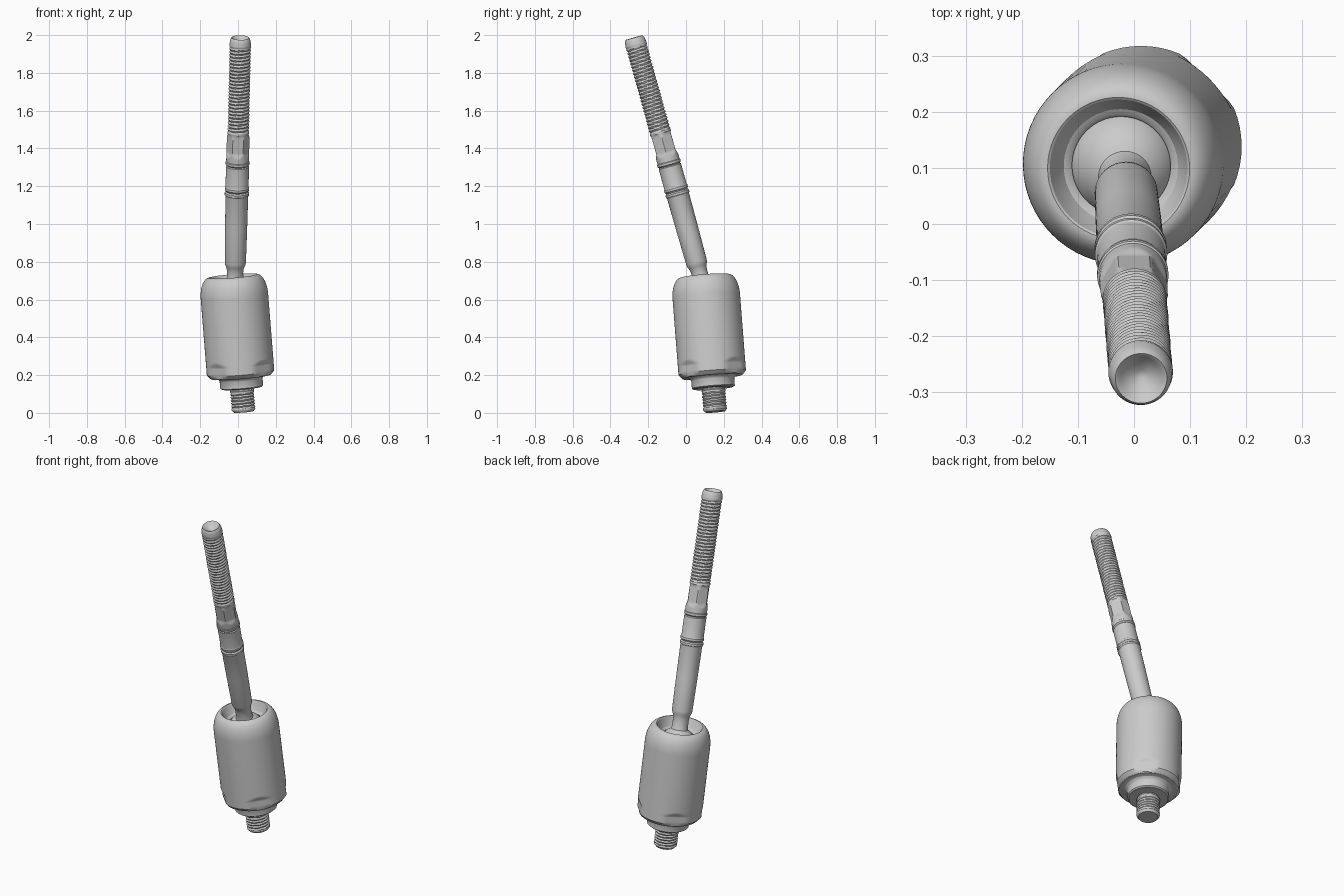
import bpy, bmesh, math
from mathutils import Vector

if "Cube" in bpy.data.objects:
    bpy.data.objects.remove(bpy.data.objects["Cube"])

SEG = 64
HOUSING_BASE = Vector((0.03, 0.155, 0.006))
HOUSING_AXIS = Vector((-0.08, -0.078, 1)).normalized()
BALL = HOUSING_BASE + HOUSING_AXIS * 0.607
ROD_AXIS = Vector((0.0225, -0.278, 1)).normalized()


def lathe(name, profile, origin, axis, radius=None):
    """Revolve (t, r) points round an axis; radius(t, r, angle) may reshape it."""
    rot = Vector((0, 0, 1)).rotation_difference(axis)
    bm = bmesh.new()
    rings = []
    for t, r in profile:
        ring = []
        for i in range(SEG):
            a = 2 * math.pi * i / SEG
            q = radius(t, r, a) if radius else r
            ring.append(bm.verts.new(origin + rot @ Vector((q * math.cos(a), q * math.sin(a), t))))
        rings.append(ring)
    for lo, hi in zip(rings, rings[1:]):
        for i in range(SEG):
            j = (i + 1) % SEG
            bm.faces.new((lo[i], lo[j], hi[j], hi[i]))
    bmesh.ops.remove_doubles(bm, verts=bm.verts, dist=1e-5)
    bmesh.ops.recalc_face_normals(bm, faces=bm.faces)
    mesh = bpy.data.meshes.new(name)
    bm.to_mesh(mesh)
    bm.free()
    mesh.shade_smooth()
    mesh.set_sharp_from_angle(angle=math.radians(32))
    ob = bpy.data.objects.new(name, mesh)
    bpy.context.collection.objects.link(ob)
    return ob


def arc(ct, cr, rt, rr, a0, a1, n=12):
    """Elliptical arc in profile space; 0 degrees points outward, 90 along the axis."""
    pts = []
    for i in range(n + 1):
        a = math.radians(a0 + (a1 - a0) * i / n)
        pts.append((ct + rt * math.sin(a), max(0.0, cr + rr * math.cos(a))))
    return pts


def span(t0, t1, r0, r1, n):
    return [(t0 + (t1 - t0) * i / n, r0 + (r1 - r0) * i / n) for i in range(n + 1)]


def helix(t, a, t0, t1, pitch, depth):
    """Depth of a helical V thread, fading out at both ends."""
    fade = max(0.0, min(1.0, (t - t0) / pitch, (t1 - t) / pitch))
    return depth * fade * abs(2 * ((t / pitch - a / (2 * math.pi)) % 1) - 1)


def flats(r, a, d, count, offset):
    step = 2 * math.pi / count
    b = (a - offset + step / 2) % step - step / 2
    return min(r, d / math.cos(b))


# Housing: chamfered base, rounded shoulder, open mouth and ball seat
def housing_radius(t, r, a):
    if t > 0.275 or r < 0.15:
        return r
    d = 0.168 + max(0.0, t - 0.25) / 0.025 * 0.011
    return flats(r, a, d, 4, math.pi / 4)


housing = [(0.18, 0.0), (0.18, 0.118), (0.186, 0.128), (0.186, 0.158), (0.19, 0.164), (0.208, 0.179)]
housing += span(0.22, 0.28, 0.179, 0.179, 12)
housing += arc(0.615, 0.127, 0.108, 0.052, 0, 90, 16)
housing += [(0.72, 0.123), (0.69, 0.112), (0.672, 0.102), (0.667, 0.092), (0.662, 0.088)]
housing += arc(0.607, 0, 0.104, 0.104, 30, -90, 14)
lathe("housing", housing, HOUSING_BASE, HOUSING_AXIS, housing_radius)

# Mounting collar under the housing
lathe("collar", [(0.126, 0.0), (0.126, 0.106), (0.132, 0.114), (0.17, 0.114),
                 (0.178, 0.118), (0.187, 0.13), (0.187, 0.0)], HOUSING_BASE, HOUSING_AXIS)

# Threaded mounting stud
stud = [(0.0, 0.0), (0.0, 0.053), (0.012, 0.063)]
stud += span(0.014, 0.114, 0.064, 0.064, 48) + [(0.12, 0.058), (0.13, 0.058), (0.13, 0.0)]
lathe("mounting_stud", stud, HOUSING_BASE, HOUSING_AXIS,
      lambda t, r, a: r - helix(t, a, 0.012, 0.114, 0.016, 0.006))


# Ball-ended rod with collar rings, wrench flats, thread and cupped tip
def rod_radius(t, r, a):
    if 0.77 < t < 0.905:
        d = 0.0525 + max(0.0, 0.80 - t) * 0.35
        return flats(r, a, d, 6, math.pi / 6)
    return r - helix(t, a, 0.905, 1.39, 0.0185, 0.006) if t > 0.9 else r


def ring(t, r):
    return [(t - 0.009, r - 0.003), (t - 0.006, r), (t + 0.006, r), (t + 0.009, r - 0.003)]


rod = arc(0, 0, 0.1, 0.1, -90, 62, 24)
rod += [(0.1, 0.044), (0.14, 0.043), (0.158, 0.045), (0.172, 0.049), (0.183, 0.054), (0.195, 0.056)]
rod += [(0.38, 0.0585), (0.557, 0.060)]
rod += ring(0.572, 0.0645) + [(0.585, 0.058)] + ring(0.600, 0.0645)
rod += [(0.611, 0.061), (0.722, 0.061), (0.727, 0.057)] + ring(0.740, 0.0635)
rod += [(0.752, 0.0605)] + span(0.765, 0.885, 0.0605, 0.0595, 20) + [(0.899, 0.055)]
rod += span(0.906, 1.39, 0.0575, 0.0575, 180)
rod += [(1.396, 0.0565), (1.412, 0.0545), (1.425, 0.050), (1.43, 0.046), (1.428, 0.042),
        (1.421, 0.036), (1.411, 0.022), (1.404, 0.008), (1.402, 0.0)]
lathe("ball_rod", rod, BALL, ROD_AXIS, rod_radius)
